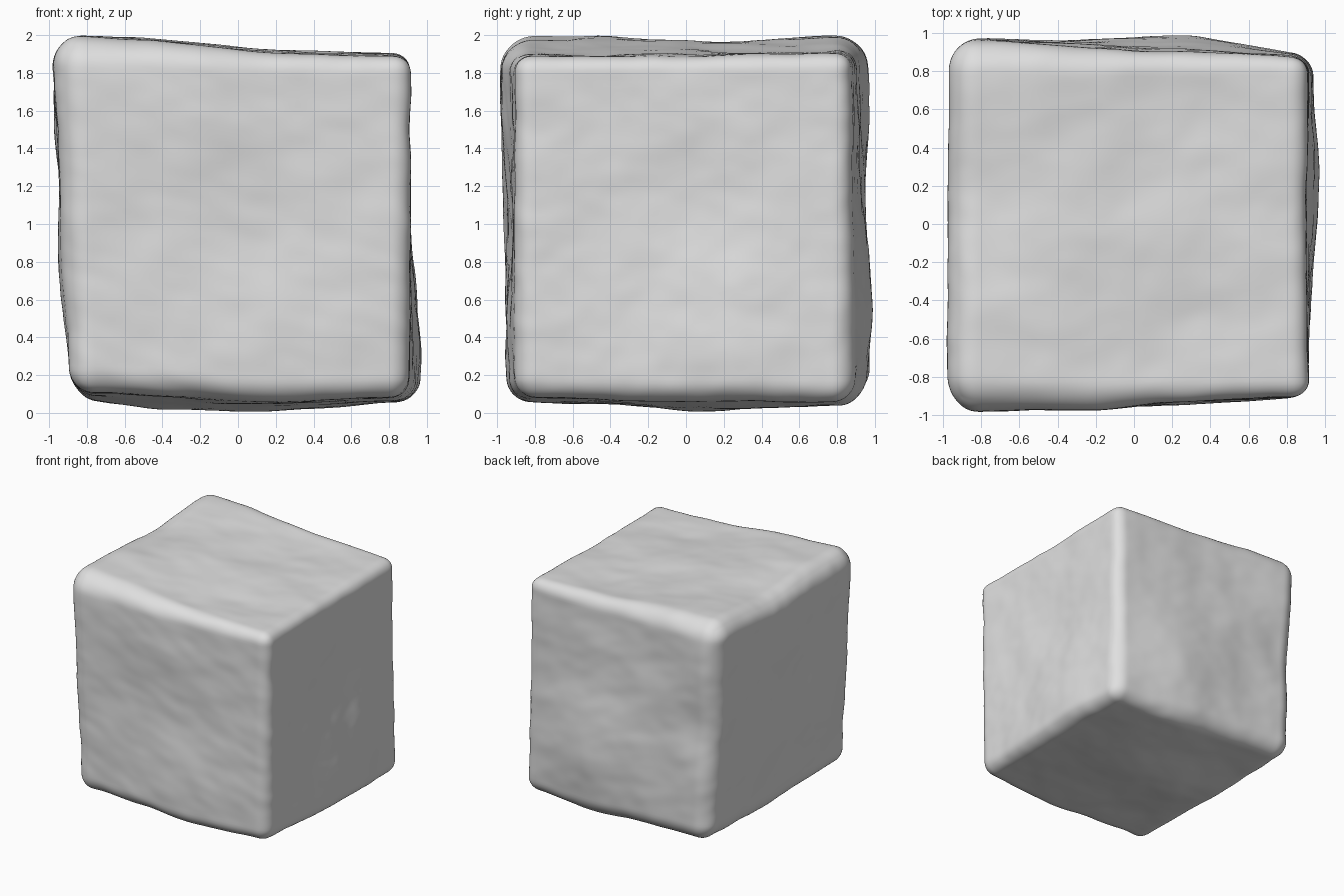
import bpy, bmesh
from mathutils import Vector, noise

cube = bpy.data.objects.get("Cube")
if cube:
    bpy.data.objects.remove(cube, do_unlink=True)

# Uneven block corners, keyed by side signs: position and edge rounding
CORNERS = {
    (-1, -1, 1): (-.985, -.985, 2.005, .19),
    (1, -1, 1): (.91, -.90, 1.88, .09),
    (-1, 1, 1): (-.98, .975, 2.015, .18),
    (1, 1, 1): (.905, .875, 1.90, .09),
    (-1, -1, -1): (-.88, -.95, .11, .13),
    (1, -1, -1): (.91, -.91, .08, .12),
    (-1, 1, -1): (-.88, .985, .10, .15),
    (1, 1, -1): (.94, .885, .055, .13),
}

# Broad bulges and dents: centre, width, push
BULGES = [
    # underside
    ((-.45, 0, .1), .45, (0, 0, -.06)),
    ((.2, .05, .1), .45, (0, 0, -.065)),
    ((.3, .75, .08), .35, (0, 0, -.03)),
    ((.1, -.75, .1), .4, (0, 0, -.035)),
    # top
    ((.2, -.55, 1.95), .4, (0, 0, -.03)),
    ((.15, .45, 1.95), .45, (0, 0, -.035)),
    ((-.9, .15, 2), .38, (0, 0, -.045)),
    # side at -x
    ((-.95, -.55, .75), .32, (-.035, 0, 0)),
    ((-.95, .3, .75), .32, (-.02, 0, 0)),
    ((-.95, 0, 1.5), .25, (-.015, 0, 0)),
    # back
    ((.25, .95, .6), .42, (0, .07, 0)),
    ((-.85, .95, 1.05), .3, (0, -.035, 0)),
    ((-.15, .95, 1.8), .35, (0, -.02, 0)),
    # side at +x
    ((.92, .2, .35), .4, (.045, 0, 0)),
    ((.92, 0, 1.15), .4, (-.025, 0, 0)),
    # front
    ((.1, -.93, .45), .4, (0, -.03, 0)),
    ((-.3, -.95, 1.65), .4, (0, -.025, 0)),
    ((.1, -.93, .9), .35, (0, .02, 0)),
]


def blend(u):
    """Trilinear mix of the corner data at u in the -1..1 cube."""
    total = Vector((0, 0, 0, 0))
    for signs, data in CORNERS.items():
        weight = 1
        for s, c in zip(signs, u):
            weight *= (1 + s * c) / 2
        total += Vector(data) * weight
    return total


def weathered(u):
    # Round the edges of the cube
    r = blend(u)[3]
    inner = Vector([max(r - 1, min(1 - r, c)) for c in u])
    normal = (u - inner).normalized()
    p = blend(inner + normal * r).to_3d()
    # Broad shape, then soft chiselled roughness
    offset = Vector()
    for centre, width, push in BULGES:
        d = (p - Vector(centre)).length / width
        offset += Vector(push) * 2.718 ** (-d * d)
    rough = .009 * noise.noise(p * 3 + Vector((7, 3, 1)))
    grain = Vector((p.x * 3 + p.y, p.y * 4 - p.x, p.z * 5 + p.x))
    rough += .006 * noise.fractal(grain, 1.0, 2.0, 2)
    return p + offset + normal * rough


# Stone block: finely divided cube, shaped vertex by vertex
bm = bmesh.new()
bmesh.ops.create_cube(bm, size=2)
bmesh.ops.subdivide_edges(bm, edges=bm.edges[:], cuts=79, use_grid_fill=True)
for v in bm.verts:
    v.co = weathered(v.co.copy())

bmesh.ops.recalc_face_normals(bm, faces=bm.faces[:])
for f in bm.faces:
    f.smooth = True
mesh = bpy.data.meshes.new("stone_block")
bm.to_mesh(mesh)
bm.free()
block = bpy.data.objects.new("stone_block", mesh)
bpy.context.scene.collection.objects.link(block)

# Plain pale grey stone
grey = bpy.data.materials.new("pale grey stone")
grey.use_nodes = True
colour = (.74, .74, .74, 1)
grey.diffuse_color = colour
bsdf = next(n for n in grey.node_tree.nodes if n.type == 'BSDF_PRINCIPLED')
bsdf.inputs["Base Color"].default_value = colour
mesh.materials.append(grey)
